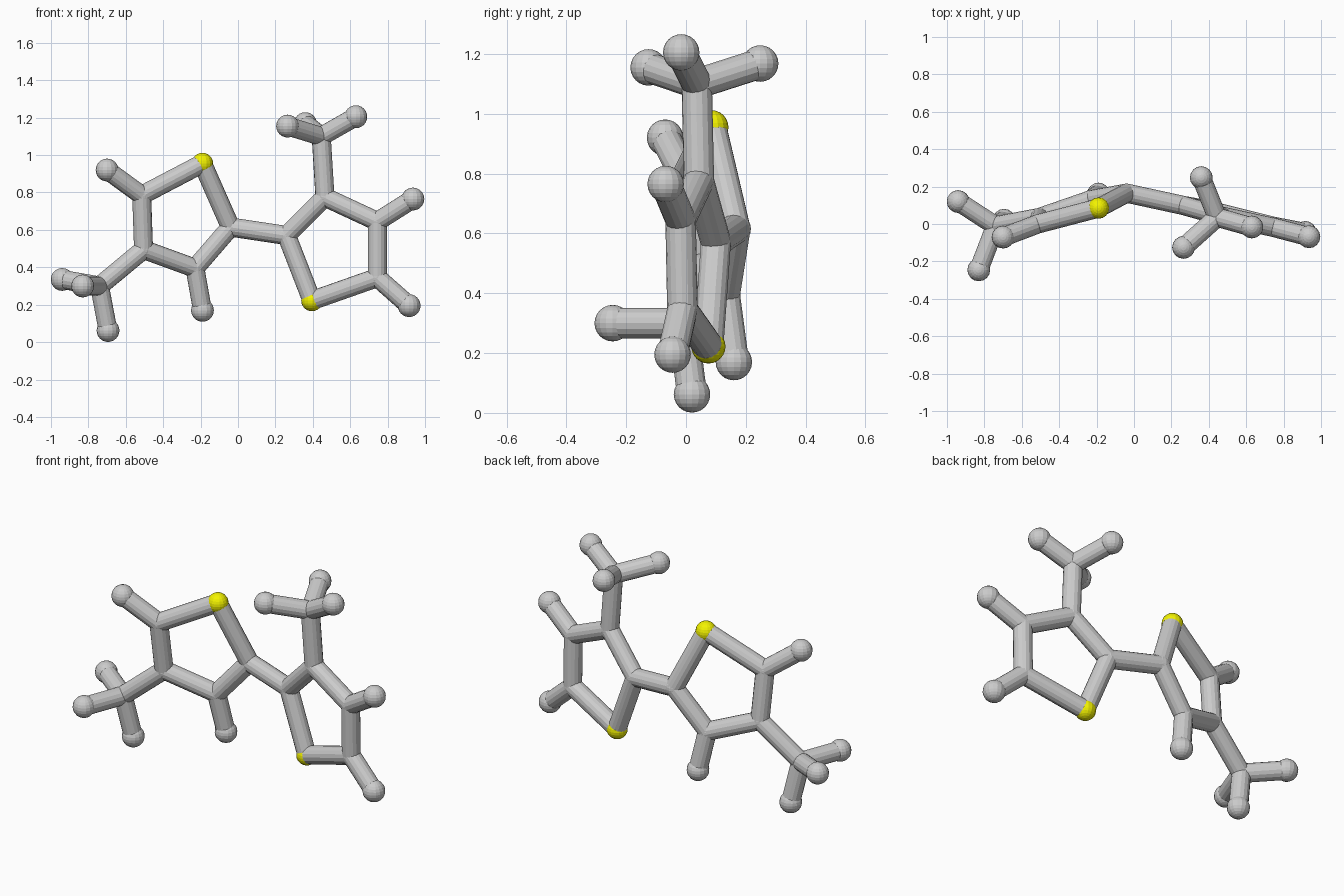
import bpy
from mathutils import Vector

if "Cube" in bpy.data.objects:
    bpy.data.objects.remove(bpy.data.objects["Cube"])

# Atom positions: two five-sided rings, each with a three-pronged side group
atoms = {
    # left ring
    "sulfur_left": (-0.19, 0.085, 0.955),
    "carbon_l1": (-0.04, 0.165, 0.615),
    "carbon_l2": (-0.23, 0.13, 0.395),
    "carbon_l3": (-0.505, 0.035, 0.495),
    "carbon_l4": (-0.515, 0.0, 0.785),
    "carbon_l5": (-0.74, -0.01, 0.30),
    "hydrogen_l1": (-0.19, 0.16, 0.17),
    "hydrogen_l2": (-0.70, -0.07, 0.92),
    "hydrogen_l3": (-0.94, 0.12, 0.335),
    "hydrogen_l4": (-0.695, 0.02, 0.062),
    "hydrogen_l5": (-0.83, -0.245, 0.30),
    # right ring
    "sulfur_right": (0.395, 0.075, 0.222),
    "carbon_r1": (0.26, 0.10, 0.57),
    "carbon_r2": (0.465, 0.043, 0.775),
    "carbon_r3": (0.745, -0.018, 0.645),
    "carbon_r4": (0.745, -0.012, 0.345),
    "carbon_r5": (0.445, 0.036, 1.10),
    "hydrogen_r1": (0.935, -0.068, 0.765),
    "hydrogen_r2": (0.915, -0.045, 0.195),
    "hydrogen_r3": (0.63, -0.016, 1.205),
    "hydrogen_r4": (0.265, -0.125, 1.155),
    "hydrogen_r5": (0.36, 0.248, 1.168),
}

chains = [
    "sulfur_left carbon_l1 carbon_l2 carbon_l3 carbon_l4 sulfur_left",
    "carbon_l2 hydrogen_l1", "carbon_l4 hydrogen_l2", "carbon_l3 carbon_l5",
    "carbon_l5 hydrogen_l3", "carbon_l5 hydrogen_l4", "carbon_l5 hydrogen_l5",
    "carbon_l1 carbon_r1",
    "sulfur_right carbon_r1 carbon_r2 carbon_r3 carbon_r4 sulfur_right",
    "carbon_r3 hydrogen_r1", "carbon_r4 hydrogen_r2", "carbon_r2 carbon_r5",
    "carbon_r5 hydrogen_r3", "carbon_r5 hydrogen_r4", "carbon_r5 hydrogen_r5",
]

radius = {"sulfur": 0.057, "carbon": 0.052, "hydrogen": 0.061}
yellow = bpy.data.materials.new("yellow")
yellow.diffuse_color = (0.9, 0.9, 0.0, 1)
yellow.use_nodes = True
yellow.node_tree.nodes["Principled BSDF"].inputs["Base Color"].default_value = yellow.diffuse_color

# Atom balls
for name, pos in atoms.items():
    kind = name.split("_")[0]
    bpy.ops.mesh.primitive_uv_sphere_add(segments=16, ring_count=12,
                                         radius=radius[kind], location=pos)
    ball = bpy.context.object
    ball.name = name
    if kind == "sulfur":
        ball.data.materials.append(yellow)


# Bond rods
def bond(a, b):
    p, q = Vector(atoms[a]), Vector(atoms[b])
    d = q - p
    bpy.ops.mesh.primitive_cylinder_add(vertices=16, radius=0.051, depth=d.length,
                                        location=(p + q) / 2)
    rod = bpy.context.object
    rod.rotation_euler = d.to_track_quat('Z', 'Y').to_euler()
    rod.name = "bond_" + a + "_" + b


for chain in chains:
    names = chain.split()
    for a, b in zip(names, names[1:]):
        bond(a, b)
